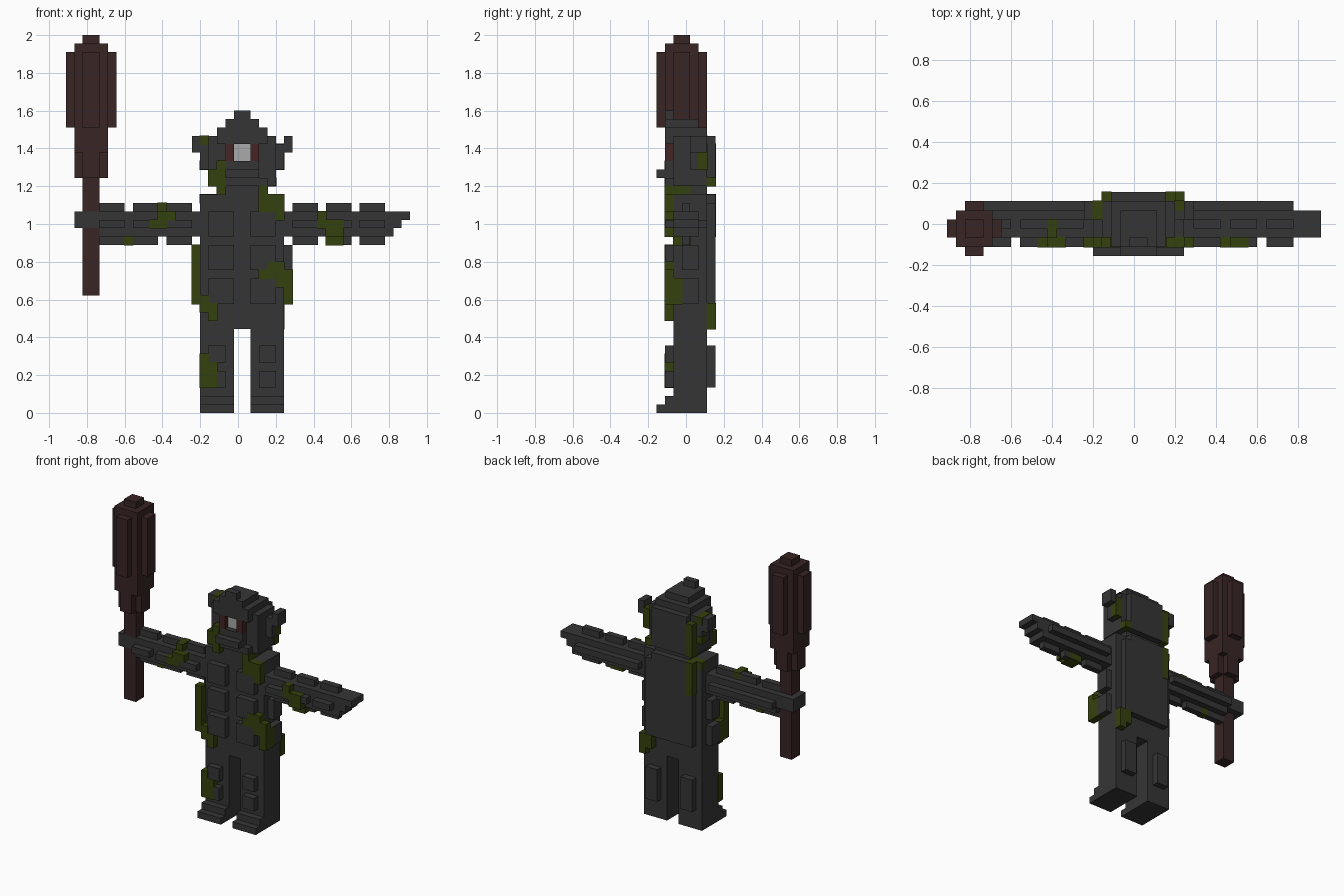
import bpy, bmesh
from mathutils import Vector

if "Cube" in bpy.data.objects:
    bpy.data.objects.remove(bpy.data.objects["Cube"], do_unlink=True)

U = 2 / 45                       # size of one block
ORIGIN = Vector((20.5, 3.5, 0))  # grid centre in blocks


def material(name, rgb):
    m = bpy.data.materials.new(name)
    m.use_nodes = True
    col = (*rgb, 1)
    m.diffuse_color = col
    bsdf = m.node_tree.nodes["Principled BSDF"]
    bsdf.inputs["Base Color"].default_value = col
    bsdf.inputs["Roughness"].default_value = 0.9
    return m


STONE = material("dark stone", (0.036, 0.036, 0.036))
MOSS = material("moss green", (0.036, 0.052, 0.004))
WOOD = material("dark wood", (0.040, 0.018, 0.018))
RED = material("eye red", (0.060, 0.018, 0.018))
WHITE = material("eye white", (0.40, 0.40, 0.40))


def part(name, mat, boxes, grow=0.0):
    """Joined boxes given in blocks as (x0, x1, y0, y1, z0, z1)."""
    bm = bmesh.new()
    for x0, x1, y0, y1, z0, z1 in boxes:
        lo, hi = Vector((x0, y0, z0)), Vector((x1, y1, z1))
        mid, size = (lo + hi) / 2 - ORIGIN, hi - lo
        for v in bmesh.ops.create_cube(bm, size=1)["verts"]:
            v.co = Vector(c * (s + 2 * grow) + m for c, s, m in zip(v.co, size, mid)) * U
    me = bpy.data.meshes.new(name)
    bm.to_mesh(me)
    bm.free()
    me.materials.append(mat)
    ob = bpy.data.objects.new(name, me)
    bpy.context.collection.objects.link(ob)
    return ob


def moss(name, boxes):
    part(name, MOSS, boxes, 0.06)


# Legs with stepped feet, shin blocks and calf plates
for side, x in (("right", 16), ("left", 22)):
    part(side + "_leg", STONE, [
        (x, x + 4, 2, 6, 0, 10), (x, x + 4, 0, 2, 0, 1), (x, x + 4, 1, 2, 1, 2),
        (x + 1, x + 3, 1, 2, 3, 5), (x + 1, x + 3, 1, 2, 6, 8),
        (x + 1, x + 3, 6, 7, 3, 8)])

# Torso with rows of chest blocks, flank blocks and a back slab
torso = [(16, 26, 2, 6, 10, 26), (17, 25, 6, 7, 13, 25), (18, 24, 6, 7, 25, 26)]
for z in (13, 17, 21):
    torso += [(17, 20, 1, 2, z, z + 3), (22, 25, 1, 2, z, z + 3)]
    if z < 21:
        torso += [(15, 16, 3, 5, z, z + 3), (26, 27, 3, 5, z, z + 3)]
part("torso", STONE, torso)


# Arms: square core, studded top, bottom and front, long strip behind
def arm(name, x0, x1, starts):
    boxes = [(x0, x1, 2, 5, 21, 24), (starts[0], starts[-1] + 3, 5, 6, 22, 23)]
    for s in starts:
        boxes += [(s, s + 3, 3, 4, 20, 21), (s, s + 3, 3, 4, 24, 25),
                  (s, s + 3, 1, 2, 22, 23)]
    return part(name, STONE, boxes)


arm("right_arm", 4, 16, (4, 8, 12))
arm("left_arm", 26, 39, (27, 31, 35))
part("right_hand", STONE, [(1, 4, 2, 5, 22, 24)])
part("left_hand", STONE, [(39, 40, 2, 5, 22, 24), (40, 41, 2, 5, 23, 24)])

# Head: stepped skull, brow crest, jaw and ears
part("head", STONE, [
    (18, 24, 2, 6, 26, 27), (17, 25, 2, 6, 27, 33), (18, 24, 6, 7, 27, 33),
    (18, 24, 2, 6, 33, 34), (19, 23, 3, 5, 34, 35)])
part("brow_crest", STONE, [
    (18, 24, 1, 2, 32, 33), (18, 24, 1, 3, 33, 34), (19, 23, 1, 3, 34, 35),
    (20, 22, 1, 2, 35, 36)])
part("jaw", STONE, [(19, 23, 0, 2, 28, 29), (18, 24, 1, 2, 27, 28),
                    (19, 23, 1, 2, 29, 30)])
part("ears", STONE, [(16, 17, 4, 6, 29, 33), (15, 16, 4, 6, 31, 33),
                     (25, 26, 4, 6, 29, 32), (26, 27, 4, 6, 31, 33)])
part("eye_white", WHITE, [(20, 22, 1.8, 2, 30, 32)])
part("eye_corners", RED, [(19, 20, 1, 2, 30, 32), (22, 23, 1, 2, 30, 32)])


# Club: rounded tiers stacked on a square shaft
def tier(r, z0, z1):
    """Stepped round tier centred on (3, 3) with half width r."""
    return [(3 - r + i, 3 + r - i, 2 - i, 4 + i, z0, z1) for i in range(r - 1)]


part("club_head", WOOD, tier(3, 34, 43) + tier(3, 34, 43)[:1]
     + [(2, 4, 0, 6, 34, 43)] + [(1, 5, 1, 5, 43, 44), (2, 4, 2, 4, 44, 45)])
part("club_neck", WOOD, [(1, 5, 1, 5, 31, 34), (1, 5, 2, 4, 28, 31),
                         (2, 4, 1, 5, 28, 31)])
part("club_shaft", WOOD, [(2, 4, 2, 4, 14, 28)])

# Moss patches
moss("leg_moss", [(16, 17, 1, 2, 3, 7), (17, 18, 1, 2, 3, 6)])
moss("torso_front_moss", [
    (16, 17, 1, 2, 12, 14), (17, 18, 1, 2, 11, 13),
    (23, 26, 1, 2, 16, 17), (25, 26, 1, 2, 15, 18), (24, 25, 1, 2, 17, 18)])
moss("flank_moss", [(15, 16, 1, 3, 13, 16), (15, 16, 1, 2, 16, 20),
                    (26, 27, 1, 3, 13, 16), (26, 27, 1, 2, 16, 17)])
moss("shoulder_moss", [(23, 24, 1, 4, 25, 27), (23, 26, 1, 2, 24, 26),
                       (25, 26, 1, 2, 23, 24)])
moss("back_moss", [(24, 25, 6, 7, 11, 13), (25, 26, 6, 7, 10, 13),
                   (17, 18, 6, 7, 21, 26), (16, 19, 5, 6, 25, 26)])
moss("head_moss", [(18, 19, 1, 2, 26, 30), (17, 18, 1, 2, 27, 29),
                   (16, 17, 4, 6, 32, 33), (16, 17, 5, 6, 29, 30),
                   (24, 25, 6, 7, 27, 28), (25, 26, 5, 6, 29, 32),
                   (17, 18, 6, 7, 27, 32)])
moss("right_arm_moss", [(11, 13, 1, 2, 23, 24), (10, 12, 1, 2, 22, 23),
                        (11, 12, 2, 4, 24, 25), (7, 8, 3, 4, 20, 21)])
moss("left_arm_moss", [(30, 31, 1, 2, 22, 24), (31, 33, 1, 2, 21, 23),
                       (31, 33, 2, 4, 20, 21)])
